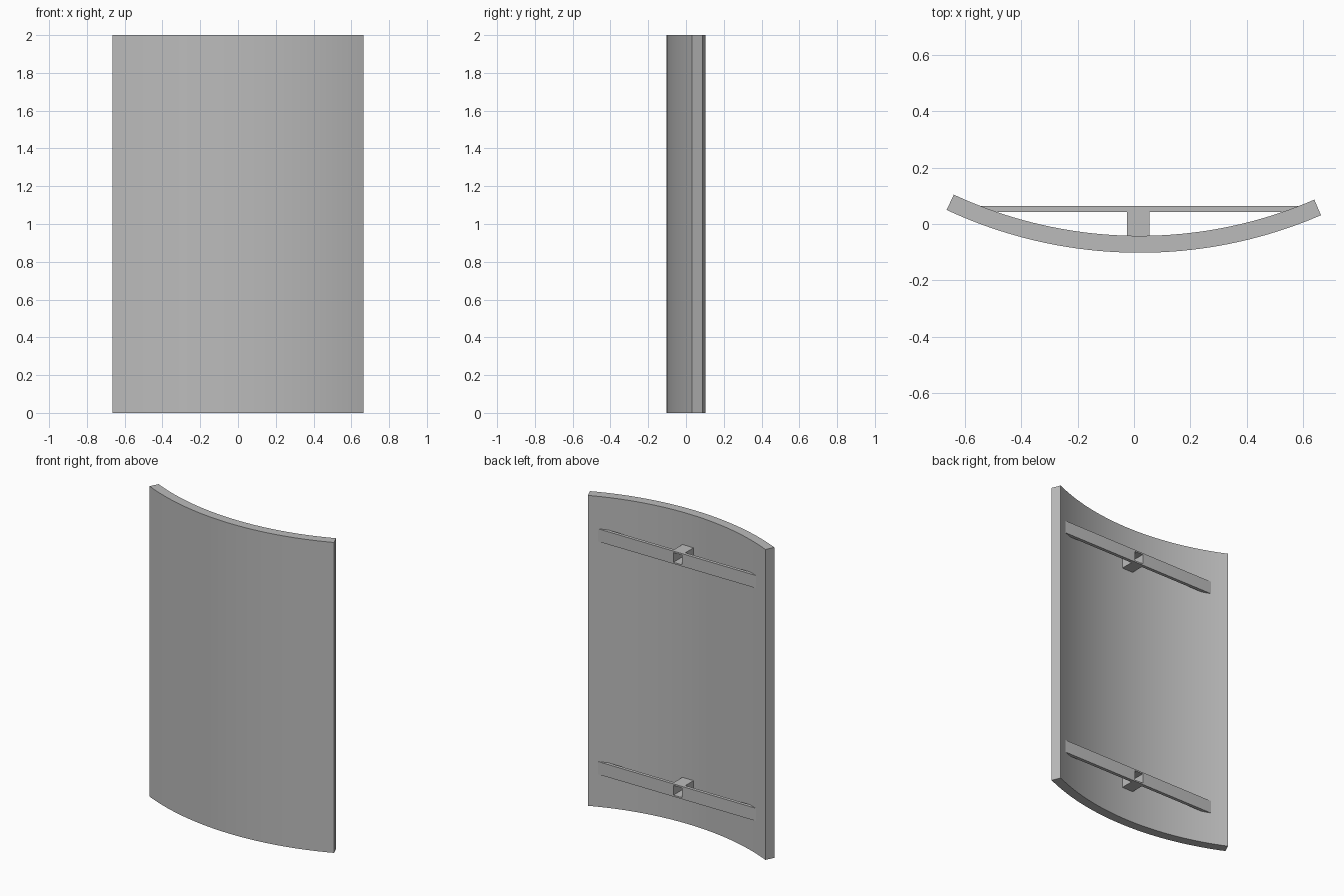
import bpy
import bmesh
from math import sin, cos, radians, sqrt

cube = bpy.data.objects.get("Cube")
if cube:
    bpy.data.objects.remove(cube, do_unlink=True)

# Single grey finish
grey = bpy.data.materials.new("plain grey")
grey.use_nodes = True
colour = (0.5, 0.5, 0.5, 1)
grey.diffuse_color = colour
grey.node_tree.nodes["Principled BSDF"].inputs["Base Color"].default_value = colour

# Curvature of the panel
CX, CY = 0.02, 1.518
R_OUT, R_IN = 1.62, 1.56
A_LEFT, A_RIGHT = radians(-25.0), radians(23.4)
SEGMENTS = 40


def arc_point(radius, angle):
    return CX + radius * sin(angle), CY - radius * cos(angle)


def arc_reach(y, radius):
    """Half chord of the arc at depth y."""
    return sqrt(radius ** 2 - (CY - y) ** 2)


def finish(name, bm):
    bmesh.ops.recalc_face_normals(bm, faces=bm.faces)
    mesh = bpy.data.meshes.new(name)
    bm.to_mesh(mesh)
    bm.free()
    mesh.materials.append(grey)
    obj = bpy.data.objects.new(name, mesh)
    bpy.context.collection.objects.link(obj)
    return obj


def extrude_outline(name, points, z0, z1):
    """Plan outline raised from z0 to z1."""
    bm = bmesh.new()
    face = bm.faces.new([bm.verts.new((x, y, z0)) for x, y in points])
    top = bmesh.ops.extrude_face_region(bm, geom=[face])["geom"]
    verts = [v for v in top if isinstance(v, bmesh.types.BMVert)]
    bmesh.ops.translate(bm, verts=verts, vec=(0, 0, z1 - z0))
    return finish(name, bm)


def square_tube(name, x0, x1, y0, y1, z0, z1, wall):
    """Square tube open along y."""
    bm = bmesh.new()
    rings = []
    for y in (y0, y1):
        for w in (0, wall):
            rings.append([bm.verts.new(p) for p in (
                (x0 + w, y, z0 + w), (x1 - w, y, z0 + w),
                (x1 - w, y, z1 - w), (x0 + w, y, z1 - w))])
    front_out, front_in, back_out, back_in = rings
    for a, b in ((front_out, front_in), (front_in, back_in),
                 (back_in, back_out), (back_out, front_out)):
        for i in range(4):
            j = (i + 1) % 4
            bm.faces.new((a[i], a[j], b[j], b[i]))
    return finish(name, bm)


# Curved panel
angles = [A_LEFT + (A_RIGHT - A_LEFT) * i / SEGMENTS for i in range(SEGMENTS + 1)]
outline = [arc_point(R_OUT, a) for a in angles]
outline += [arc_point(R_IN, a) for a in reversed(angles)]
panel = extrude_outline("curved_panel", outline, 0, 2)
bpy.context.view_layer.objects.active = panel
panel.select_set(True)
bpy.ops.object.shade_smooth_by_angle(angle=radians(30))
panel.select_set(False)

# Handle braces: a hollow square spacer with a flat bar on each side
BAR_FRONT, BAR_BACK = 0.042, 0.063
TUBE_X0, TUBE_X1 = -0.025, 0.055
HALF = 0.041
EMBED = 0.004
for level, z in (("lower", 0.25), ("upper", 1.75)):
    square_tube(level + "_spacer", TUBE_X0, TUBE_X1,
                CY - R_IN - EMBED, BAR_BACK, z - HALF, z + HALF, 0.01)
    for side, sign, x in (("right", -1, TUBE_X0), ("left", 1, TUBE_X1)):
        tip_back = CX + sign * (arc_reach(BAR_BACK, R_IN) + EMBED)
        tip_front = CX + sign * (arc_reach(BAR_FRONT, R_IN) + EMBED)
        extrude_outline(level + "_bar_" + side,
                        [(x, BAR_FRONT), (tip_front, BAR_FRONT),
                         (tip_back, BAR_BACK), (x, BAR_BACK)],
                        z - HALF, z + HALF)
